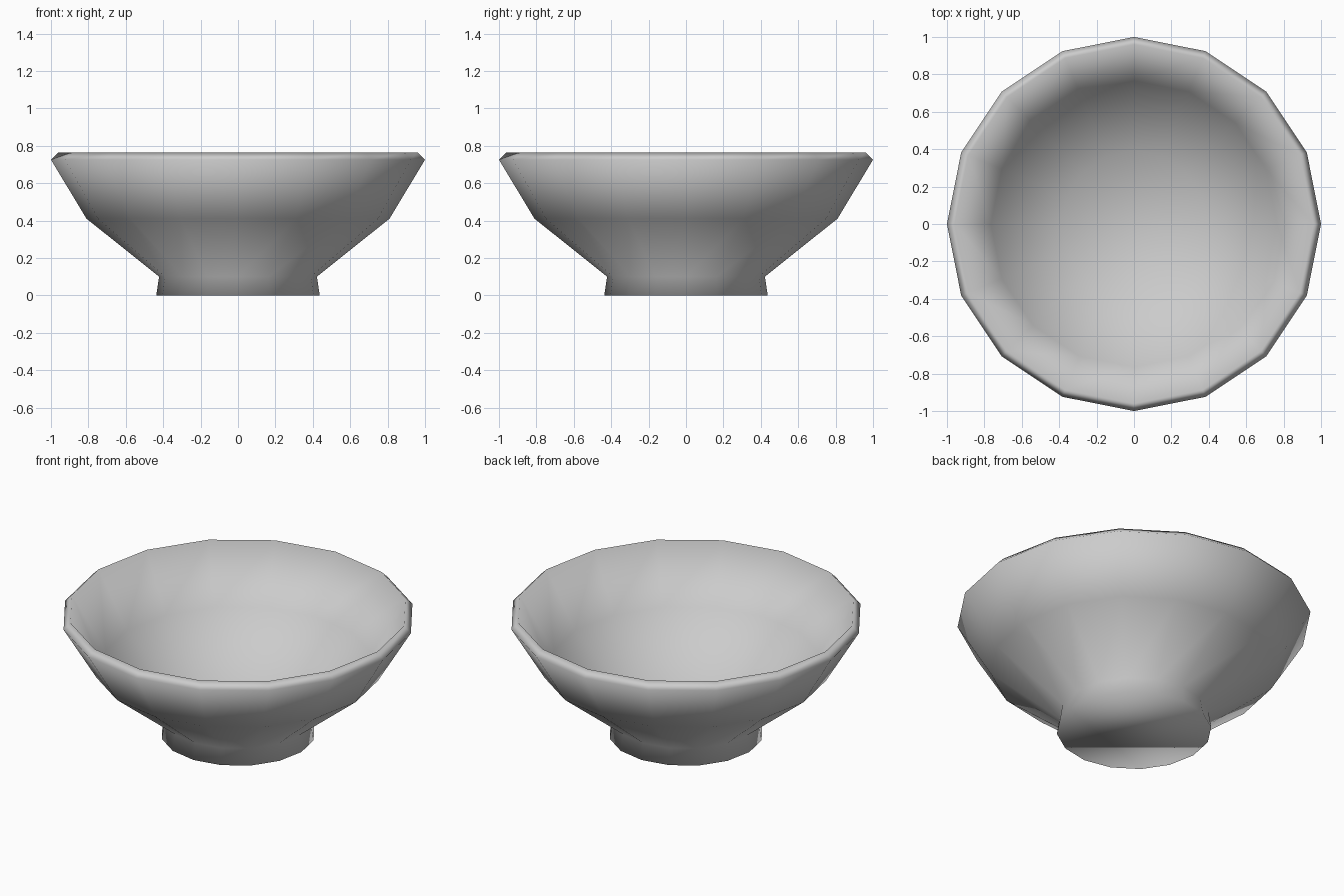
import bpy, bmesh, math

if "Cube" in bpy.data.objects:
    bpy.data.objects.remove(bpy.data.objects["Cube"])

SIDES = 16

# Bowl profile (radius, height): foot, outer wall, rim, inner wall, floor
profile = [(0.437, 0.0), (0.422, 0.10), (0.81, 0.41), (1.0, 0.725),
           (0.96, 0.765), (0.765, 0.435), (0.39, 0.14)]

bm = bmesh.new()
rings = []
for r, z in profile:
    rings.append([bm.verts.new((r * math.cos(2 * math.pi * i / SIDES),
                                r * math.sin(2 * math.pi * i / SIDES), z))
                  for i in range(SIDES)])

# Walls between neighbouring rings
for a, b in zip(rings, rings[1:]):
    for i in range(SIDES):
        j = (i + 1) % SIDES
        bm.faces.new((a[i], a[j], b[j], b[i]))

# Underside of the foot and the inner floor
bm.faces.new(rings[0][::-1])
bm.faces.new(rings[-1])

bmesh.ops.recalc_face_normals(bm, faces=bm.faces)
for f in bm.faces:
    f.smooth = True

mesh = bpy.data.meshes.new("bowl")
bm.to_mesh(mesh)
bm.free()
bowl = bpy.data.objects.new("bowl", mesh)
bpy.context.collection.objects.link(bowl)
